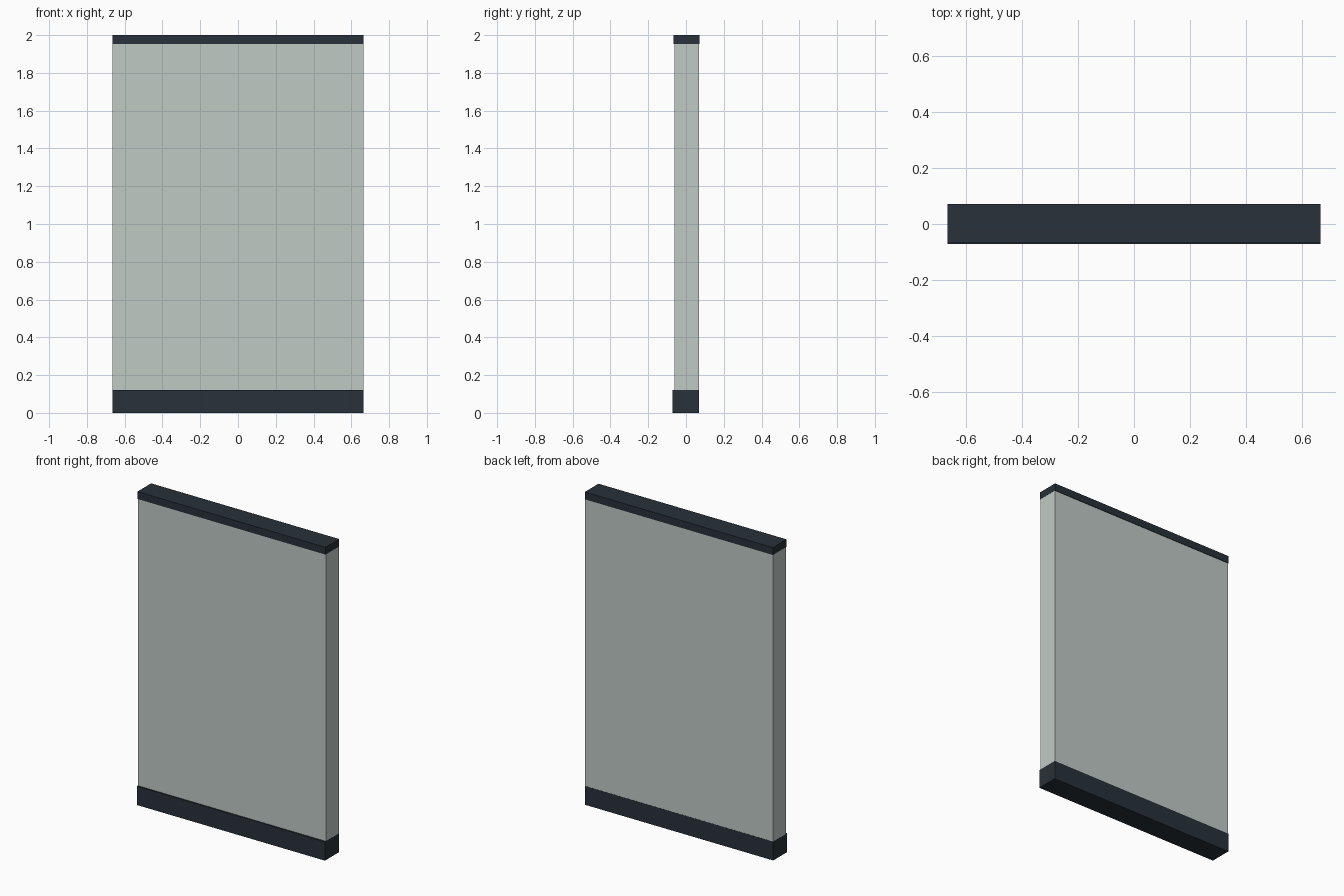
import bpy

if "Cube" in bpy.data.objects:
    bpy.data.objects.remove(bpy.data.objects["Cube"])


def material(name, rgb):
    m = bpy.data.materials.new(name)
    m.diffuse_color = (*rgb, 1.0)
    m.use_nodes = True
    m.node_tree.nodes["Principled BSDF"].inputs["Base Color"].default_value = m.diffuse_color
    return m


def box(name, x, y, z, mat):
    """Box spanning the (min, max) ranges given for each axis."""
    bpy.ops.mesh.primitive_cube_add(size=1)
    ob = bpy.context.object
    ob.name = name
    ob.location = [(a + b) / 2 for a, b in (x, y, z)]
    ob.scale = [b - a for a, b in (x, y, z)]
    bpy.ops.object.transform_apply(location=True, scale=True)
    ob.data.materials.append(mat)
    return ob


light = material("pale_grey", (0.53, 0.59, 0.56))
dark = material("dark_slate", (0.021, 0.031, 0.041))

W = 0.665    # half width
GAP = 0.0006  # tiny inset so the panel never shares a face with the trims

# Tall panel running the full height
box("panel", (-W + GAP, W - GAP), (-0.062, 0.069 - GAP), (GAP, 2 - GAP), light)

# Plinth, stepping forward of the panel and flush at the back
box("plinth", (-W, W), (-0.072, 0.069), (0, 0.12), dark)

# Thin cap, slightly proud of the panel front and back
box("top_cap", (-W, W), (-0.066, 0.072), (1.953, 2.0), dark)
